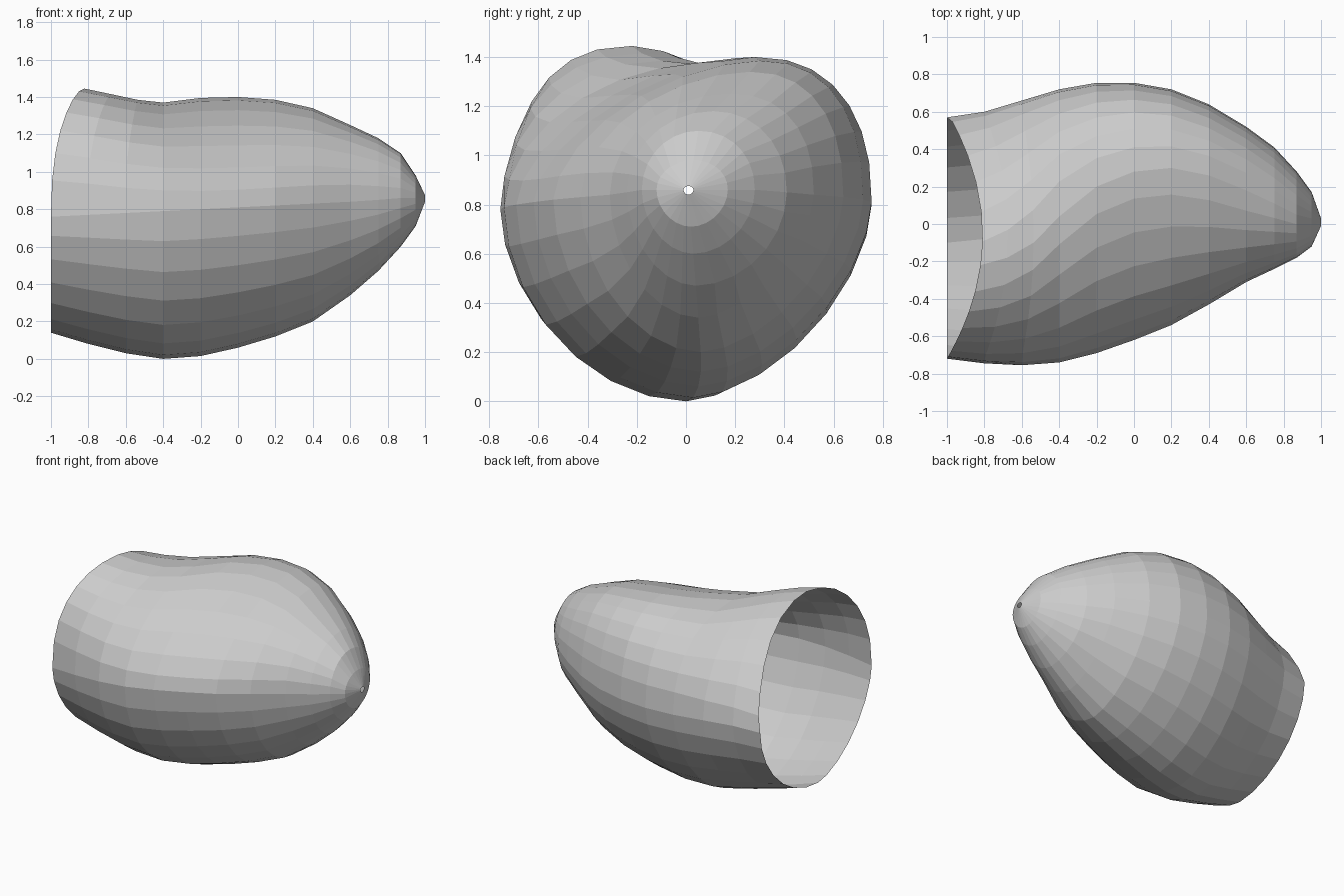
import bpy, bmesh
from math import sin, cos, pi

# Cross-sections: x, y min, y max, z bottom, z top, y of crest, y of keel, side height, upper -y roundness
SECTIONS = [
    (-1.00, -.72, .57, .14, 1.445, -.22, -.10, .76, .84),
    (-.80, -.745, .60, .08, 1.415, -.18, -.08, .77, .9),
    (-.60, -.755, .66, .03, 1.385, -.10, -.06, .78, 1.0),
    (-.40, -.74, .72, .00, 1.37, .04, .00, .79, 1.1),
    (-.20, -.69, .755, .015, 1.395, .20, .03, .80, 1.2),
    (.00, -.62, .755, .06, 1.40, .28, .05, .81, 1.22),
    (.20, -.54, .72, .12, 1.385, .30, .06, .82, 1.18),
    (.40, -.43, .64, .20, 1.34, .26, .06, .83, 1.1),
    (.60, -.31, .52, .34, 1.25, .18, .05, .84, 1.0),
    (.75, -.24, .41, .47, 1.18, .11, .04, .85, 1.0),
    (.87, -.18, .28, .60, 1.10, .05, .03, .86, 1.0),
    (.95, -.12, .17, .71, .98, .03, .02, .86, 1.0),
    (1.00, -.01, .03, .84, .875, .01, .01, .86, 1.0),
]
N = 28


def section_point(s, k):
    x, y0, y1, z0, z1, crest, keel, side, upper_left = s
    a = 2 * pi * k / N
    c, n = cos(a), sin(a)
    rear = max(0, (-.4 - x) / .6)
    tip = x > .7
    if n >= 0:
        p = (.95 if tip else .86 + .36 * rear) if c > 0 else upper_left
        mid, end_z = crest, z1
    else:
        # The underside is straighter, tending to a keel
        p = 1.05 if tip else (1.2 - .12 * rear if c > 0 else 1.06 + .14 * rear)
        mid, end_z = keel, z0
    edge = y1 if c > 0 else y0
    y = mid + (edge - mid) * abs(c) ** p
    z = side + (end_z - side) * abs(n) ** p
    # The upper rim of the open end is cut back
    if n > 0 and rear:
        x += .19 * rear * max(0, 1 - ((y + .06) / .66) ** 2)
    return x, y, z


# Lofted hollow shell, open at the rear with a small hole at the tip
bm = bmesh.new()
rings = [[bm.verts.new(section_point(s, k)) for k in range(N)] for s in SECTIONS]
for a, b in zip(rings, rings[1:]):
    for k in range(N):
        j = (k + 1) % N
        bm.faces.new((a[k], b[k], b[j], a[j]))
bmesh.ops.recalc_face_normals(bm, faces=bm.faces)
mesh = bpy.data.meshes.new("shell")
bm.to_mesh(mesh)
bm.free()
shell = bpy.data.objects.new("shell", mesh)
bpy.context.collection.objects.link(shell)
